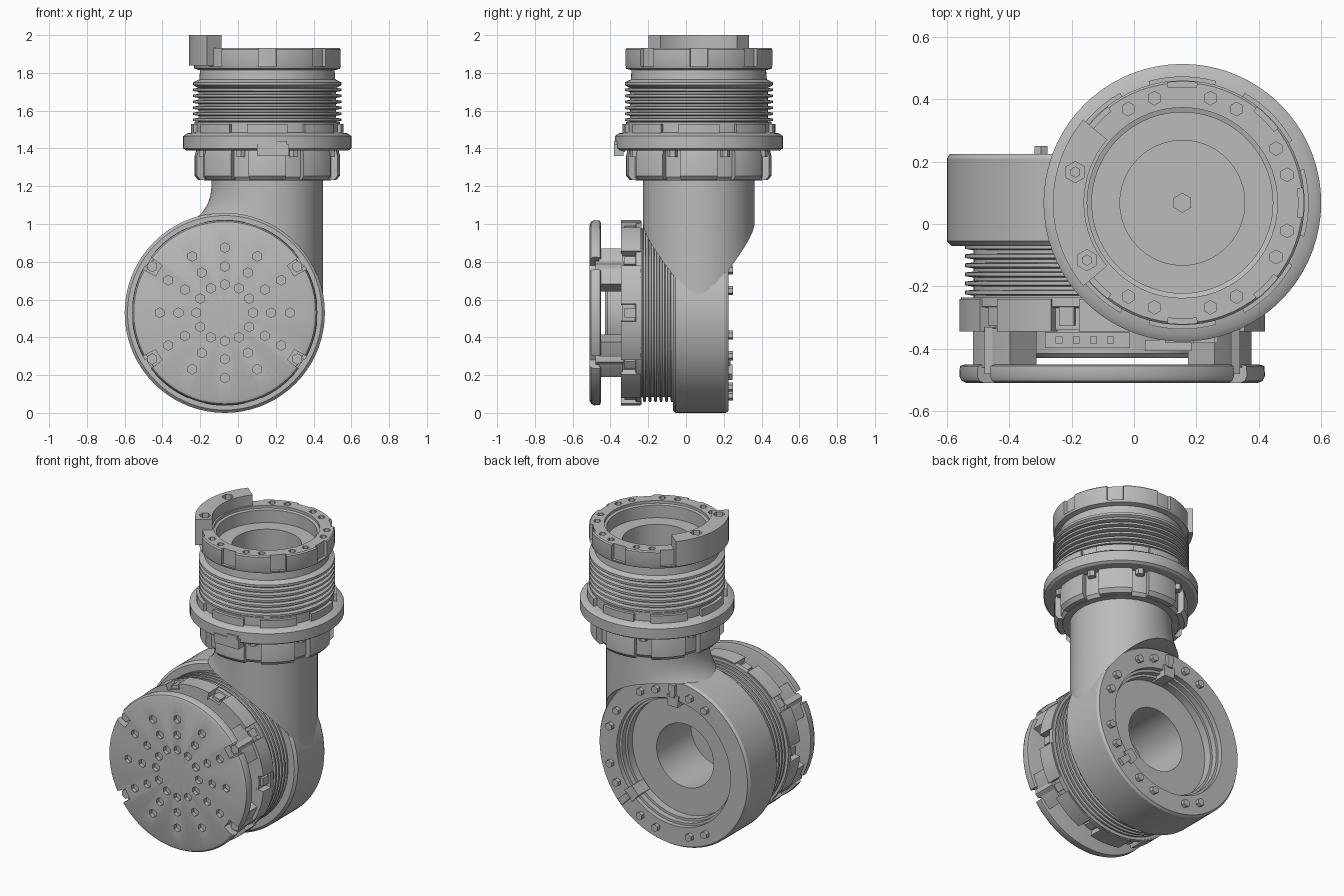
import bpy, bmesh
from math import radians, cos, sin, pi
from mathutils import Matrix

cube = bpy.data.objects.get("Cube")
if cube:
    bpy.data.objects.remove(cube, do_unlink=True)

grey = bpy.data.materials.new("plain grey")
grey.use_nodes = True
GREY = (0.5, 0.5, 0.5, 1)
grey.diffuse_color = GREY
grey.node_tree.nodes["Principled BSDF"].inputs["Base Color"].default_value = GREY

# Local z is the axis of each coupling
UP = Matrix.Translation((0.155, 0.068, 0))
SIDE = Matrix.Translation((-0.07, 0, 0.53)) @ Matrix.Rotation(radians(-90), 4, 'X')


def sweep(bm, profile, start=0, end=360, seg=72):
    """Turn a closed (radius, height) profile about the local z axis."""
    full = end - start >= 360
    n = seg if full else max(2, int(seg * (end - start) / 360) + 1)
    rows = []
    for i in range(n if full else n + 1):
        a = radians(start + (end - start) * i / n)
        rows.append([bm.verts.new((r * cos(a), r * sin(a), h)) for r, h in profile])
    m = len(profile)
    for i in range(n):
        p, q = rows[i], rows[(i + 1) % len(rows)]
        for j in range(m):
            k = (j + 1) % m
            if profile[j][0] > 0 or profile[k][0] > 0:
                bm.faces.new((p[j], p[k], q[k], q[j]))
    if not full:
        bm.faces.new(rows[0])
        bm.faces.new(rows[-1])


def arc(bm, r0, r1, h0, h1, mid, width):
    sweep(bm, [(r0, h0), (r1, h0), (r1, h1), (r0, h1)], mid - width / 2, mid + width / 2)


def pin(bm, radius, angle, size, h0, h1, sides=6):
    a = radians(angle)
    bmesh.ops.create_cone(bm, cap_ends=True, segments=sides, radius1=size, radius2=size,
                          depth=h1 - h0, matrix=Matrix.Translation(
                              (radius * cos(a), radius * sin(a), (h0 + h1) / 2)))


def box(bm, x, y, z, sx, sy, sz):
    bmesh.ops.create_cube(bm, size=1, matrix=Matrix.Translation((x, y, z))
                          @ Matrix.Diagonal((sx, sy, sz, 1)))


def finish(name, bm, frame, cutter=None):
    bmesh.ops.remove_doubles(bm, verts=bm.verts, dist=1e-5)
    bmesh.ops.recalc_face_normals(bm, faces=bm.faces)
    bm.transform(frame)
    mesh = bpy.data.meshes.new(name)
    bm.to_mesh(mesh)
    bm.free()
    ob = bpy.data.objects.new(name, mesh)
    bpy.context.scene.collection.objects.link(ob)
    if cutter:
        mod = ob.modifiers.new("cut", 'BOOLEAN')
        mod.operation, mod.solver, mod.object = 'DIFFERENCE', 'EXACT', cutter
        bpy.context.view_layer.update()
        result = ob.evaluated_get(bpy.context.evaluated_depsgraph_get())
        mesh = bpy.data.meshes.new_from_object(result)
        ob.modifiers.clear()
        ob.data = mesh
        bpy.data.objects.remove(cutter, do_unlink=True)
    mesh.materials.clear()
    mesh.materials.append(grey)
    mesh.polygons.foreach_set("use_smooth", [True] * len(mesh.polygons))
    mesh.set_sharp_from_angle(angle=radians(32))
    ob.hide_render = name.endswith("cutter")
    return ob


def lathe(name, frame, profile, cutter=None):
    bm = bmesh.new()
    sweep(bm, profile)
    return finish(name, bm, frame, cutter)


def ridges(h0, h1, count, peak, valley):
    """Outer outline of a grooved band, from h0 to h1."""
    step = (h1 - h0) / count
    pts = []
    for i in range(count):
        h = h0 + i * step
        pts += [(valley, h), (valley, h + step * 0.35),
                (peak, h + step * 0.5), (peak, h + step * 0.9)]
    return pts + [(valley, h1)]


BOLTS = [s * a for a in (15, 30, 60, 75, 105, 120) for s in (-1, 1)]

# Lower housing with its stepped recess at the back
lathe("housing", SIDE, [(0.2, -0.07), (0.515, -0.07), (0.53, -0.055), (0.53, 0.21),
                        (0.52, 0.225), (0.4, 0.225), (0.4, 0.195), (0.385, 0.195),
                        (0.385, 0.16), (0.37, 0.16), (0.37, 0.11), (0.2, 0.11)])
bm = bmesh.new()
for a in BOLTS:
    pin(bm, 0.455, a, 0.024, 0.22, 0.25)
for a in (-90, 43):
    arc(bm, 0.36, 0.43, 0.12, 0.235, a, 11)
    arc(bm, 0.42, 0.5, 0.22, 0.245, a, 5)
finish("housing_bolts_and_keys", bm, SIDE)

# Upright pipe, flared on one side and trimmed by the housing's curve
bm = bmesh.new()
pin(bm, 0, 0, 0.526, -1, 1, 96)
trim = finish("pipe_cutter", bm, SIDE)
bm = bmesh.new()
rings = []
for z, flare in ((0.5, 1.28), (1.03, 1.28), (1.06, 1.17), (1.1, 1.08), (1.15, 1.02), (1.2, 1), (1.26, 1)):
    ring = []
    for i in range(72):
        c, s = cos(i * pi / 36), sin(i * pi / 36)
        ring.append(bm.verts.new((0.295 * c * (flare if c < 0 else 1), 0.295 * s, z)))
    rings.append(ring)
for low, high in zip(rings, rings[1:]):
    for i in range(72):
        j = (i + 1) % 72
        bm.faces.new((low[i], low[j], high[j], high[i]))
bm.faces.new(rings[0])
bm.faces.new(rings[-1])
finish("pipe", bm, UP, trim)

# Grooved front band and toothed front ring
lathe("front_grooves", SIDE, [(0.2, -0.24), *ridges(-0.24, -0.065, 6, 0.472, 0.445), (0.2, -0.065)])
lathe("front_ring", SIDE, [(0, -0.34), (0.455, -0.34), (0.455, -0.27), (0.485, -0.265),
                           (0.485, -0.235), (0, -0.235)])
bm = bmesh.new()
for i in range(10):
    arc(bm, 0.44, 0.492, -0.345, -0.24, i * 36 + 18, 25)
    arc(bm, 0.44, 0.475, -0.325, -0.26, i * 36, 6)
finish("front_ring_teeth", bm, SIDE)

# Front hub with a small socket strip on top
lathe("front_hub", SIDE, [(0, -0.43), (0.295, -0.43), (0.31, -0.415), (0.31, -0.33), (0, -0.33)])
bm = bmesh.new()
box(bm, -0.08, -0.3, -0.372, 0.27, 0.06, 0.05)
box(bm, 0.18, -0.26, -0.39, 0.15, 0.12, 0.035)
for i in range(4):
    box(bm, -0.17 + i * 0.055, -0.333, -0.372, 0.022, 0.012, 0.022)
finish("front_sockets", bm, SIDE)

# Perforated front plate with four bolted corners
CORNERS = (32.5, 147.5, -32.5, -147.5)
bm = bmesh.new()
for radius in (0.15, 0.245, 0.345):
    for i in range(12):
        pin(bm, radius, i * 30, 0.026, -0.53, -0.485)
for a in CORNERS:
    arc(bm, 0.415, 0.6, -0.6, -0.4, a, 9)
holes = finish("plate_cutter", bm, SIDE)
lathe("front_plate", SIDE, [(0, -0.51), (0.465, -0.51), (0.482, -0.503), (0.49, -0.487),
                            (0.488, -0.455), (0.47, -0.45), (0, -0.45)], holes)
bm = bmesh.new()
for a in CORNERS:
    for side in (-9, 9):
        arc(bm, 0.35, 0.472, -0.46, -0.335, a + side, 9)
    arc(bm, 0.35, 0.472, -0.46, -0.335, a, 10)
    pin(bm, 0.455, a, 0.03, -0.48, -0.33)
finish("plate_legs_and_bolts", bm, SIDE)

# Upper collar: claws, bolts and a small front latch
lathe("collar", UP, [(0.2, 1.23), (0.335, 1.23), (0.35, 1.25), (0.35, 1.4), (0.2, 1.4)])
bm = bmesh.new()
for i in range(8):
    sweep(bm, [(0.3, 1.232), (0.365, 1.232), (0.385, 1.255), (0.385, 1.36),
               (0.375, 1.4), (0.3, 1.4)], i * 45 - 15, i * 45 + 15)
    pin(bm, 0.365, i * 45 + 22.5, 0.026, 1.355, 1.4)
finish("collar_claws", bm, UP)
bm = bmesh.new()
box(bm, 0.03, -0.425, 1.39, 0.17, 0.05, 0.06)
box(bm, 0.07, -0.42, 1.41, 0.07, 0.06, 0.06)
finish("collar_latch", bm, UP)

# Upper flange, grooves and neck around the stepped bore
lathe("flange", UP, [(0.2, 1.39), (0.43, 1.39), (0.445, 1.4), (0.445, 1.465),
                     (0.425, 1.48), (0.385, 1.485), (0.385, 1.54), (0.2, 1.54)])
bm = bmesh.new()
for i in range(8):
    arc(bm, 0.36, 0.405, 1.48, 1.53, i * 45, 31)
finish("flange_teeth", bm, UP)
lathe("upper_grooves", UP, [(0.2, 1.53), *ridges(1.53, 1.72, 6, 0.392, 0.365), (0.392, 1.735),
                            (0.392, 1.75), (0.36, 1.765), (0.355, 1.83), (0.2, 1.83)])
lathe("bore_floor", UP, [(0, 1.22), (0.21, 1.22), (0.21, 1.25), (0.095, 1.25),
                         (0.095, 1.26), (0, 1.26)])
bm = bmesh.new()
pin(bm, 0, 0, 0.032, 1.25, 1.28)
finish("bore_bolt", bm, UP)

# Top ring with notches and bolt holes
bm = bmesh.new()
for a in BOLTS:
    pin(bm, 0.347, a, 0.022, 1.89, 1.96)
for i in range(8):
    arc(bm, 0.372, 0.45, 1.835, 2, i * 45, 14)
holes = finish("ring_cutter", bm, UP)
lathe("top_ring", UP, [(0.29, 1.8), (0.36, 1.815), (0.385, 1.822), (0.392, 1.84), (0.392, 1.925),
                       (0.385, 1.932), (0.305, 1.932), (0.305, 1.915), (0.29, 1.91)], holes)

# Raised clip on the top ring
bm = bmesh.new()
for a in (164, 211):
    pin(bm, 0.357, a, 0.034, 1.95, 2.1)
holes = finish("clip_cutter", bm, UP)
bm = bmesh.new()
arc(bm, 0.315, 0.415, 1.84, 2.0, 180, 80)
finish("top_clip", bm, UP, holes)
bm = bmesh.new()
for a in (164, 211):
    pin(bm, 0.357, a, 0.018, 1.94, 1.975)
finish("clip_bolts", bm, UP)
